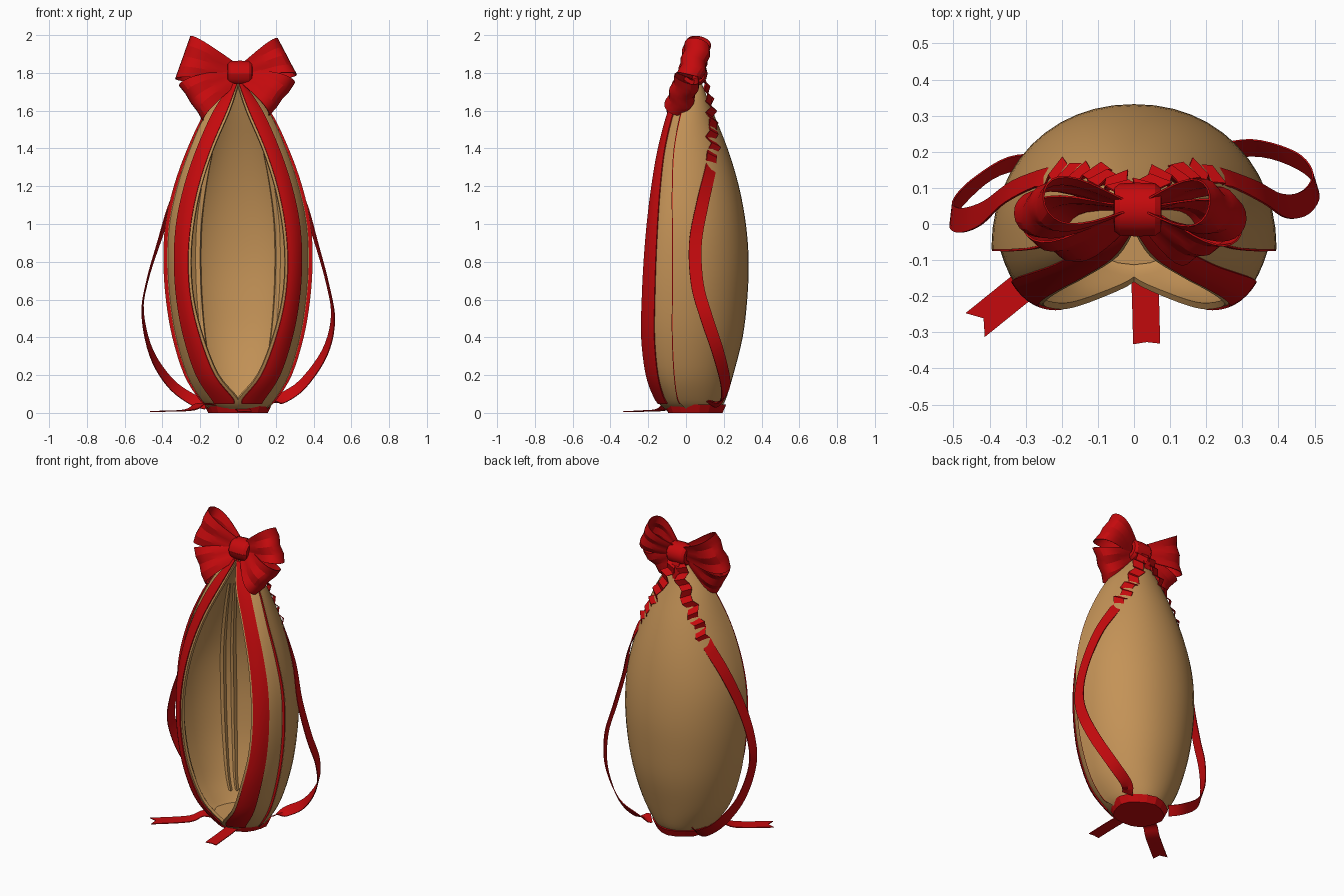
import bpy, math
from mathutils import Vector

if "Cube" in bpy.data.objects:
    bpy.data.objects.remove(bpy.data.objects["Cube"])


def material(name, rgb):
    m = bpy.data.materials.new(name)
    m.diffuse_color = (*rgb, 1)
    m.use_nodes = True
    m.node_tree.nodes["Principled BSDF"].inputs["Base Color"].default_value = m.diffuse_color
    return m


TAN = material("tan_shell", (0.55, 0.29, 0.095))
RED = material("red_ribbon", (0.56, 0.003, 0.004))


def grid_object(name, rows, mat, thickness=0.006, offset=0.0, angle=30):
    """Skin a grid of points and give it thickness."""
    n = len(rows[0])
    verts = [tuple(p) for r in rows for p in r]
    faces = [(i * n + j, i * n + j + 1, (i + 1) * n + j + 1, (i + 1) * n + j)
             for i in range(len(rows) - 1) for j in range(n - 1)]
    me = bpy.data.meshes.new(name)
    me.from_pydata(verts, [], faces)
    me.materials.append(mat)
    ob = bpy.data.objects.new(name, me)
    bpy.context.collection.objects.link(ob)
    bpy.ops.object.select_all(action='DESELECT')
    ob.select_set(True)
    bpy.context.view_layer.objects.active = ob
    mod = ob.modifiers.new("thickness", 'SOLIDIFY')
    mod.thickness, mod.offset = thickness, offset
    bpy.ops.object.modifier_apply(modifier=mod.name)
    bpy.ops.object.shade_smooth_by_angle(angle=math.radians(angle))
    return ob


def spline(keys, steps):
    """Catmull-Rom through tuples of any length."""
    k = [keys[0]] + list(keys) + [keys[-1]]
    out = []
    for i in range(1, len(k) - 2):
        for s in range(steps):
            t = s / steps
            out.append([0.5 * (2 * b + (c - a) * t + (2 * a - 5 * b + 4 * c - d) * t * t
                               + (3 * b - a - 3 * c + d) * t ** 3)
                        for a, b, c, d in zip(*k[i - 1:i + 3])])
    return out + [list(keys[-1])]


# Egg shell levels: z, half width, front y, back y, half opening, seam y
LEVELS = [
    (0.02, .15, -.11, .18, 0, 0), (0.07, .205, -.16, .21, 0, -.04),
    (0.2, .285, -.21, .25, .105, -.06), (0.4, .348, -.235, .3, .185, -.07),
    (0.6, .382, -.232, .324, .235, -.07), (0.8, .395, -.222, .332, .25, -.07),
    (1.0, .385, -.205, .317, .235, -.07), (1.2, .34, -.18, .28, .195, -.07),
    (1.4, .268, -.145, .22, .13, -.06), (1.6, .17, -.09, .14, .045, -.02),
    (1.74, .045, -.02, .085, 0, .03)]
rows_in = spline(LEVELS, 4)


def front_panel(lv, t):
    """Curve from the opening lip (t=0) to the side seam (t=1)."""
    z, w, f, b, o, s = lv
    o = max(o, 0)
    p, q = Vector((o, f, z)), Vector((w * .94, s, z))
    c = Vector((o + (q.x - o) * .67, f + (s - f) * .08, z))
    return p * (1 - t) ** 2 + c * 2 * t * (1 - t) + q * t * t


def back_wall(lv, a, inset=0.0):
    """Point on the back of the shell, a = 0 at the seam and pi/2 at the middle."""
    z, w, f, b, o, s = lv
    return Vector(((w - inset) * max(math.cos(a), 0) ** .95,
                   s + (b - s - inset) * math.sin(a) ** .95, z))


def section(lv):
    half = [front_panel(lv, t / 7) for t in range(8)]
    half += [back_wall(lv, math.pi / 2 * i / 12) for i in range(13)]
    return half + [Vector((-p.x, p.y, p.z)) for p in reversed(half[:-1])]


grid_object("egg_shell", [section(l) for l in rows_in], TAN, 0.018, -1)
ring = [math.tau * k / 24 for k in range(25)]
grid_object("shell_floor", [[Vector((r * math.cos(a), .04 + .9 * r * math.sin(a), .055))
                             for a in ring] for r in (.17, .002)], TAN, 0.01)

# Ribbon trim beside the opening, piping on the side seam, pleats on the inner wall
for side, label in ((1, "right"), (-1, "left")):
    flip = lambda p: Vector((p.x * side, p.y, p.z))
    trim = [[flip(front_panel(l, .08 + .54 * k / 5)) for k in range(6)] for l in rows_in[3:]]
    grid_object(label + "_opening_trim", trim, RED, 0.012)
    piping = [[flip(Vector((l[1] * m, l[5] - .002, l[0]))) for m in (.95, .995)]
              for l in rows_in[3:-2]]
    grid_object(label + "_seam_piping", piping, RED, 0.006)
    for n, a in enumerate((.78, .95)):
        pleat = [[flip(back_wall(l, a, .015)), flip(back_wall(l, a + .05, .034)),
                  flip(back_wall(l, a + .1, .015))] for l in rows_in[6:-6]]
        grid_object(f"{label}_inner_pleat_{n}", pleat, TAN, 0.003)


def ribbon(name, path, width, steps=5, flat=False, ruffle=0, notch=0.0):
    """Sweep a flat strip; ruffle is the number of path keys that are gathered."""
    pts = [Vector(p) for p in spline(path, steps)]
    rows = []
    for i, p in enumerate(pts):
        tan = (pts[min(i + 1, len(pts) - 1)] - pts[max(i - 1, 0)]).normalized()
        out = Vector((0, 0, 1)) if flat else Vector((p.x, p.y + .03, 0)).normalized()
        w = tan.cross(out).normalized()
        out = w.cross(tan)
        if 0 < i / steps < ruffle:
            p = p + out * (.011 * (-1) ** i + .003) + w * .016 * math.sin(i * 1.9)
        mid = p - tan * (notch if i == len(pts) - 1 else 0)
        row = [p - w * width / 2, mid, p + w * width / 2]
        for v in row:
            v.z = max(v.z, .004)
        rows.append(row)
    return grid_object(name, rows, RED, 0.005, 0, 25)


# Side streamers: gathered behind the bow, hanging loose, tucked under the base
ribbon("right_streamer", [
    (.02, .09, 1.78), (.07, .125, 1.64), (.15, .14, 1.48), (.235, .135, 1.32), (.345, .09, 1.12),
    (.415, .05, .9), (.475, .06, .68), (.503, .11, .5), (.46, .17, .32), (.34, .21, .15),
    (.22, .19, .07), (.16, .13, .045)], .068, 5, ruffle=3.2)
ribbon("left_streamer", [
    (-.02, .09, 1.78), (-.07, .125, 1.64), (-.15, .14, 1.48), (-.235, .135, 1.32), (-.345, .09, 1.12),
    (-.42, .03, .9), (-.48, .01, .7), (-.505, .03, .53), (-.46, .09, .32), (-.36, .16, .16),
    (-.24, .17, .07), (-.16, .13, .045)], .068, 5, ruffle=3.2)

# Loose tails lying on the ground
ribbon("left_tail", [(-.1, -.03, .03), (-.19, -.08, .05), (-.26, -.135, .015), (-.44, -.28, .008)],
       .085, 4, True, notch=.03)
ribbon("front_tail", [(.02, -.06, .02), (.03, -.16, .015), (.035, -.332, .006)],
       .075, 4, True, notch=.005)

# Gathered ribbon base
bpy.ops.mesh.primitive_cylinder_add(vertices=18, radius=.178, depth=.045, location=(0, .045, .0225))
disc = bpy.context.object
disc.name = "ribbon_base"
disc.scale = (1, .92, 1)
disc.data.materials.append(RED)
for v in disc.data.vertices:
    a = math.atan2(v.co.y, v.co.x)
    k = (1 + .03 * math.sin(5 * a)) * (.88 if v.co.z < 0 else 1)
    v.co.x, v.co.y = v.co.x * k, v.co.y * k

# Bow loops: each is a flared band that leaves the knot and folds back
KNOT = Vector((.01, .04, 1.797))


def bow_loop(name, top, bottom, depth):
    a, b = Vector(top), Vector(bottom)
    spread = (a - b).normalized() * .07
    normal = ((a + b) / 2 - KNOT).cross(a - b).normalized()
    rows = []
    for i in range(21):
        t = i / 20
        f = math.sin(math.pi * t) ** .85
        row = []
        for k in range(9):
            u = k / 8
            root = KNOT + spread * (.5 - u)
            p = root.lerp(a.lerp(b, u), f)
            pleat = .008 * math.cos(u * math.tau * 2) * math.sin(math.pi * t)
            row.append(p + normal * (depth * math.sin(math.tau * t) + pleat))
        rows.append(row)
    grid_object(name, rows, RED, 0.005, 0, 20)


bow_loop("left_upper_loop", (-.25, .065, 1.995), (-.33, .02, 1.77), .066)
bow_loop("left_lower_loop", (-.31, -.005, 1.74), (-.185, -.065, 1.555), .066)
bow_loop("right_upper_loop", (.21, .07, 1.98), (.31, .02, 1.79), .066)
bow_loop("right_lower_loop", (.3, -.005, 1.75), (.165, -.065, 1.58), .066)

# Knot: rounded band in the middle of the bow
knot = []
for v, r in ((-1, .55), (-.97, .85), (-.75, 1), (0, 1.03), (.75, 1), (.97, .85), (1, .55)):
    knot.append([KNOT + Vector((v * .064, -.07 * r * math.cos(c), .065 * r * math.sin(c)))
                 for c in (math.tau * k / 14 for k in range(15))])
grid_object("bow_knot", knot, RED, 0.005, 0, 28)

# Short gathered end hanging behind the knot
ribbon("knot_back_end", [(0, .08, 1.8), (0, .11, 1.74), (-.01, .115, 1.66)], .05, 3)
